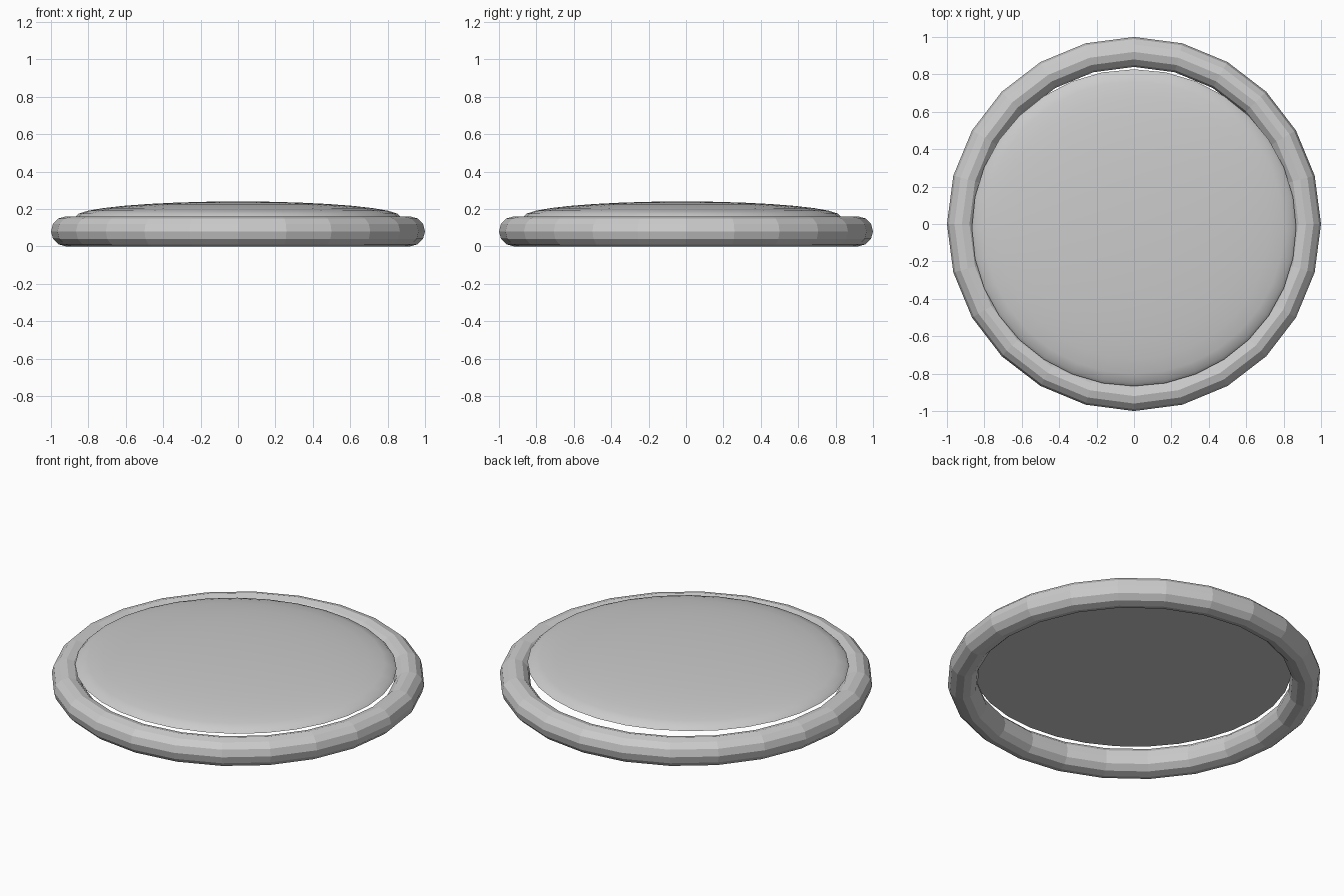
import bpy

if "Cube" in bpy.data.objects:
    bpy.data.objects.remove(bpy.data.objects["Cube"])

# faceted ring
bpy.ops.mesh.primitive_torus_add(major_segments=24, minor_segments=12,
                                 major_radius=0.92, minor_radius=0.08,
                                 location=(0, 0, 0.08))
ring = bpy.context.object
ring.name = "outer_ring"
bpy.ops.object.shade_flat()

# shallow domed disc resting on the ring, flat underneath, slightly forward
RINGS, SIDES = 8, 32
bpy.ops.mesh.primitive_uv_sphere_add(segments=SIDES, ring_count=RINGS * 2, radius=1)
dome = bpy.context.object
dome.name = "domed_lid"
bpy.ops.object.mode_set(mode='EDIT')
bpy.ops.mesh.select_all(action='SELECT')
bpy.ops.mesh.bisect(plane_co=(0, 0, 0), plane_no=(0, 0, 1), clear_inner=True, use_fill=True)
bpy.ops.object.mode_set(mode='OBJECT')
dome.scale = (0.867, 0.847, 0.08)
dome.location = (0, -0.02, 0.16)
bpy.ops.object.transform_apply(location=True, rotation=False, scale=True)
bpy.ops.object.shade_smooth_by_angle(angle=0.6)
